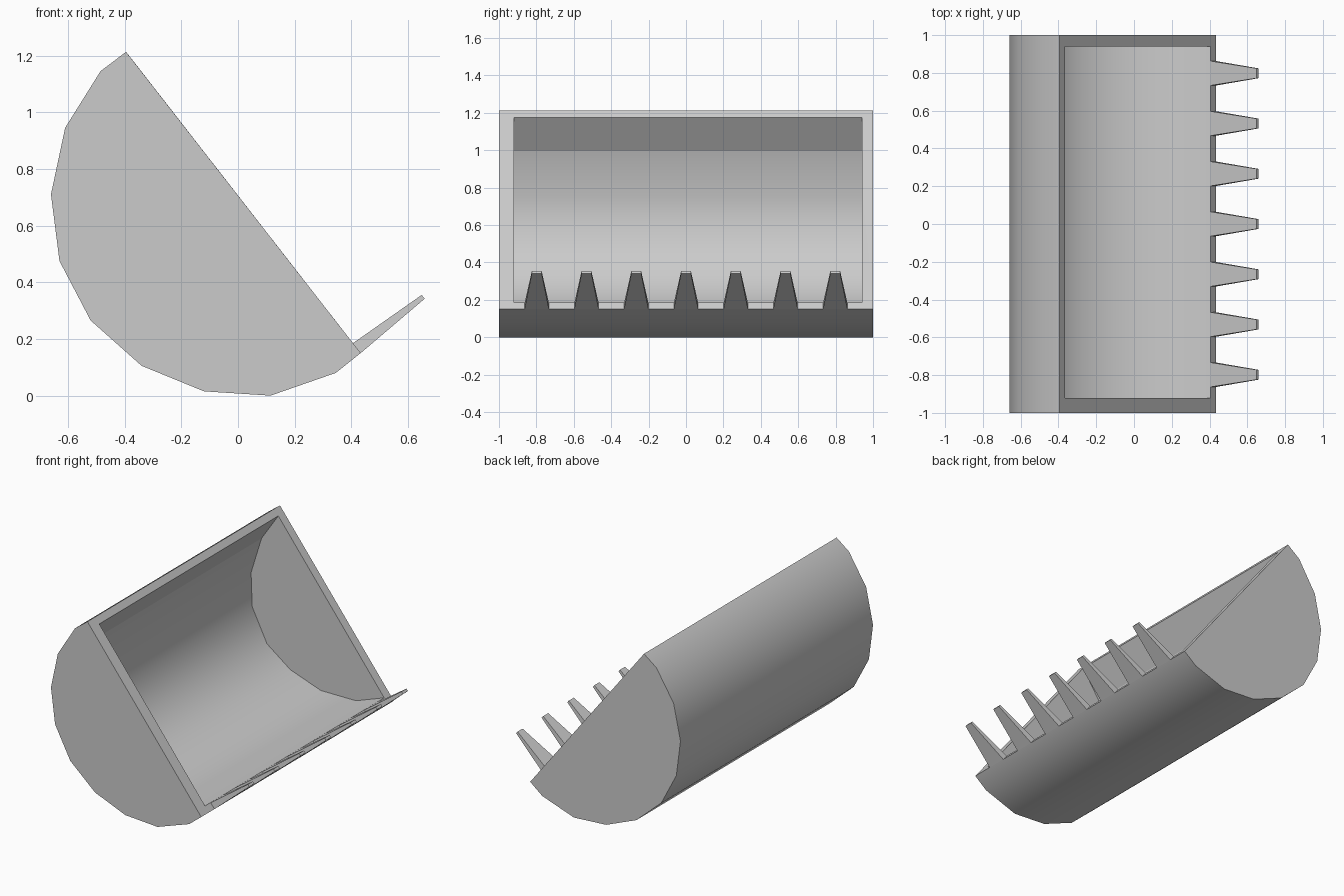
import bpy, bmesh, math

if "Cube" in bpy.data.objects:
    bpy.data.objects.remove(bpy.data.objects["Cube"])

OUTER = [(-0.395, 1.213), (-0.485, 1.145), (-0.61, 0.945), (-0.66, 0.71),
         (-0.63, 0.475), (-0.52, 0.265), (-0.34, 0.105), (-0.12, 0.015),
         (0.115, 0.0), (0.345, 0.08), (0.433, 0.15)]
INNER = [(-0.365, 1.175), (-0.487, 0.995), (-0.563, 0.75), (-0.555, 0.528),
         (-0.448, 0.313), (-0.277, 0.187), (-0.056, 0.11), (0.20, 0.111),
         (0.405, 0.185)]


def finish(name, bm, angle=None):
    bmesh.ops.recalc_face_normals(bm, faces=bm.faces)
    me = bpy.data.meshes.new(name)
    bm.to_mesh(me)
    bm.free()
    ob = bpy.data.objects.new(name, me)
    bpy.context.collection.objects.link(ob)
    if angle:
        bpy.ops.object.select_all(action='DESELECT')
        ob.select_set(True)
        bpy.context.view_layer.objects.active = ob
        bpy.ops.object.shade_smooth_by_angle(angle=math.radians(angle))
    return ob


def trough(bm, profile, y0, y1):
    """Profile swept along y, capped at both ends, open along the chord."""
    a, b = [[bm.verts.new((x, y, z)) for x, z in profile] for y in (y0, y1)]
    for i in range(len(a) - 1):
        bm.faces.new((a[i], a[i + 1], b[i + 1], b[i]))
    bm.faces.new(a)
    bm.faces.new(b)
    return [a[0], a[-1], b[-1], b[0]], (a[1], b[1])


# Bucket shell: outer skin, inner cavity and the rim joining them
bm = bmesh.new()
rim_out, _ = trough(bm, OUTER, -1, 1)
rim_in, crease = trough(bm, INNER, -0.92, 0.94)
for i in range(4):
    j = (i + 1) % 4
    bm.faces.new((rim_out[i], rim_out[j], rim_in[j], rim_in[i]))
bm.edges.get(crease).smooth = False
finish("bucket_shell", bm, 35)

# Tapered digging teeth along the lower lip
SIDE = [(0.403, 0.183, 0.065), (0.433, 0.15, 0.065),
        (0.659, 0.342, 0.026), (0.648, 0.355, 0.026)]
for n in range(7):
    yc = (n - 3) * 0.266
    bm = bmesh.new()
    l, r = [[bm.verts.new((x, yc + s * w, z)) for x, z, w in SIDE] for s in (-1, 1)]
    bm.faces.new(l)
    bm.faces.new(r)
    for i in range(4):
        j = (i + 1) % 4
        bm.faces.new((l[i], l[j], r[j], r[i]))
    finish(f"tooth_{n + 1}", bm)
